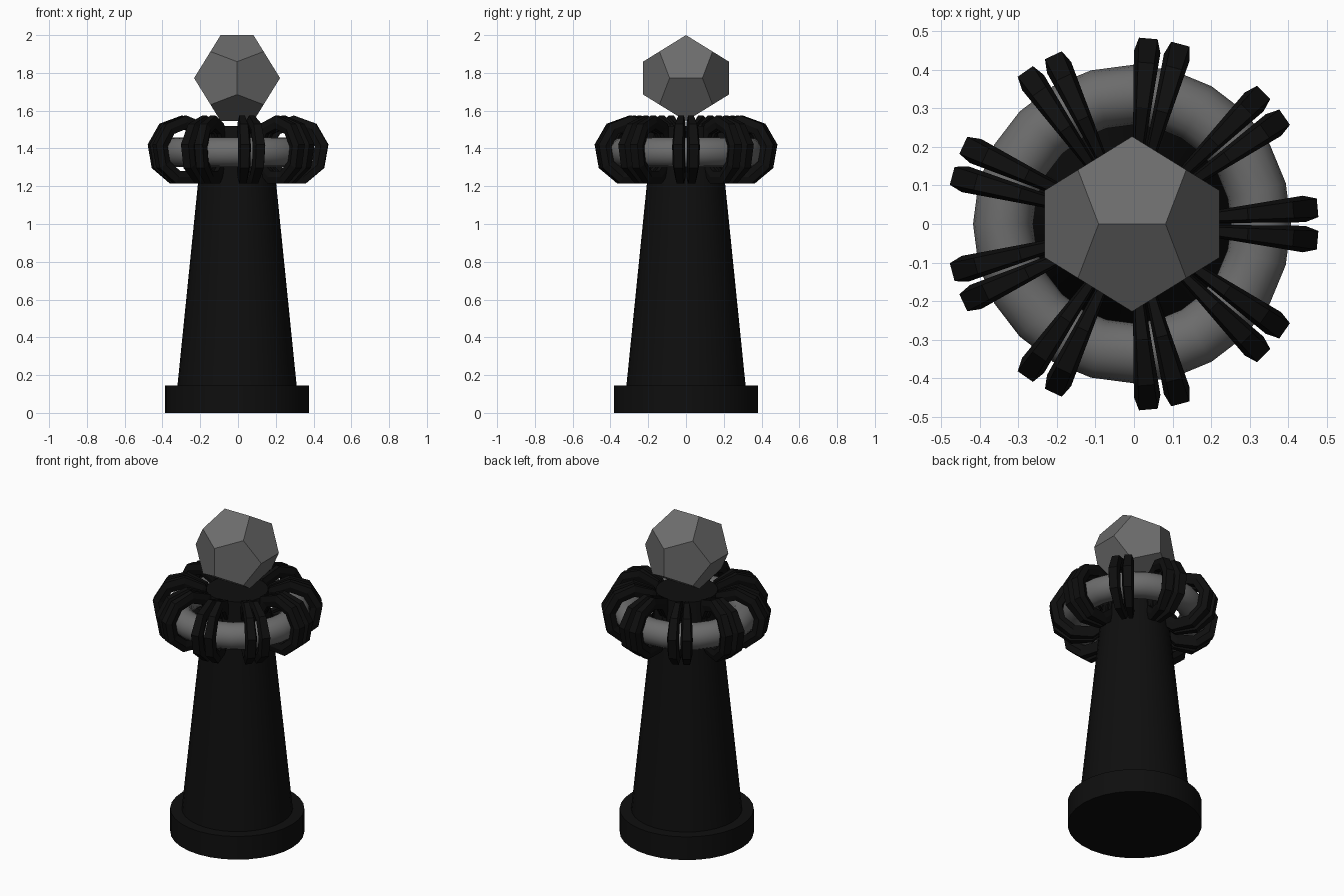
import bpy, bmesh
from math import cos, sin, radians, sqrt

AXIS_X = -0.005

cube = bpy.data.objects.get("Cube")
if cube:
    bpy.data.objects.remove(cube, do_unlink=True)


def material(name, value):
    mat = bpy.data.materials.new(name)
    mat.use_nodes = True
    color = (value, value, value, 1)
    mat.diffuse_color = color
    bsdf = next(n for n in mat.node_tree.nodes if n.type == 'BSDF_PRINCIPLED')
    bsdf.inputs["Base Color"].default_value = color
    return mat


black = material("black", 0.0045)
grey = material("grey", 0.15)


def finish(obj, name, mat, smooth=False):
    obj.name = obj.data.name = name
    obj.data.materials.append(mat)
    if smooth:
        bpy.ops.object.shade_smooth_by_angle(angle=radians(40))
    return obj


def from_bmesh(bm, name, mat):
    bmesh.ops.recalc_face_normals(bm, faces=bm.faces[:])
    mesh = bpy.data.meshes.new(name)
    bm.to_mesh(mesh)
    bm.free()
    obj = bpy.data.objects.new(name, mesh)
    bpy.context.collection.objects.link(obj)
    obj.location.x = AXIS_X
    return finish(obj, name, mat)


def tapered_cylinder(name, r_low, r_high, z_low, z_high):
    bpy.ops.mesh.primitive_cone_add(vertices=32, radius1=r_low, radius2=r_high,
                                    depth=z_high - z_low,
                                    location=(AXIS_X, 0, (z_low + z_high) / 2))
    finish(bpy.context.object, name, black, True)


# Base and tapered column
tapered_cylinder("base", 0.381, 0.381, 0, 0.145)
tapered_cylinder("column", 0.316, 0.176, 0.14, 1.52)

# Horizontal hoop held by the rings
bpy.ops.mesh.primitive_torus_add(major_radius=0.335, minor_radius=0.078,
                                 major_segments=24, minor_segments=16,
                                 location=(AXIS_X, 0, 1.38))
finish(bpy.context.object, "hoop", grey, True)


# Faceted upright rings, wedge-shaped: their width grows away from the axis
def clasp_ring(index, angle):
    sides, radius, depth, half = 9, 0.185, 0.07, radians(4.4)
    section = [(0, -0.65), (0, 0.65), (0.5, 1), (1, 0.65), (1, -0.65), (0.5, -1)]
    bm = bmesh.new()
    loops = []
    for i in range(sides):
        a = radians(90 + i * 360 / sides)
        loop = []
        for inset, width in section:
            r = radius - depth * inset
            out = 0.302 + r * cos(a)
            t = angle + half * width
            loop.append(bm.verts.new((out * cos(t), out * sin(t), 1.389 + r * sin(a))))
        loops.append(loop)
    n = len(section)
    for i, loop in enumerate(loops):
        following = loops[(i + 1) % sides]
        for j in range(n):
            k = (j + 1) % n
            bm.faces.new((loop[j], loop[k], following[k], following[j]))
    from_bmesh(bm, f"clasp_ring_{index}", black)


for pair in range(9):
    for side in (0, 1):
        clasp_ring(2 * pair + side + 1, radians(40 * pair + (5 if side else -5)))

# Twelve-sided finial
phi = (1 + sqrt(5)) / 2
size = 0.2275 / phi
bm = bmesh.new()
signs = (-1, 1)
points = [(x, y, z) for x in signs for y in signs for z in signs]
for p in signs:
    for q in signs:
        points += [(p / phi, 0, q * phi), (0, p * phi, q / phi), (p * phi, q / phi, 0)]
for x, y, z in points:
    bm.verts.new((x * size, y * size, 1.7725 + z * size))
bmesh.ops.convex_hull(bm, input=bm.verts[:])
bmesh.ops.dissolve_limit(bm, angle_limit=radians(5), verts=bm.verts[:], edges=bm.edges[:])
from_bmesh(bm, "finial", grey)
